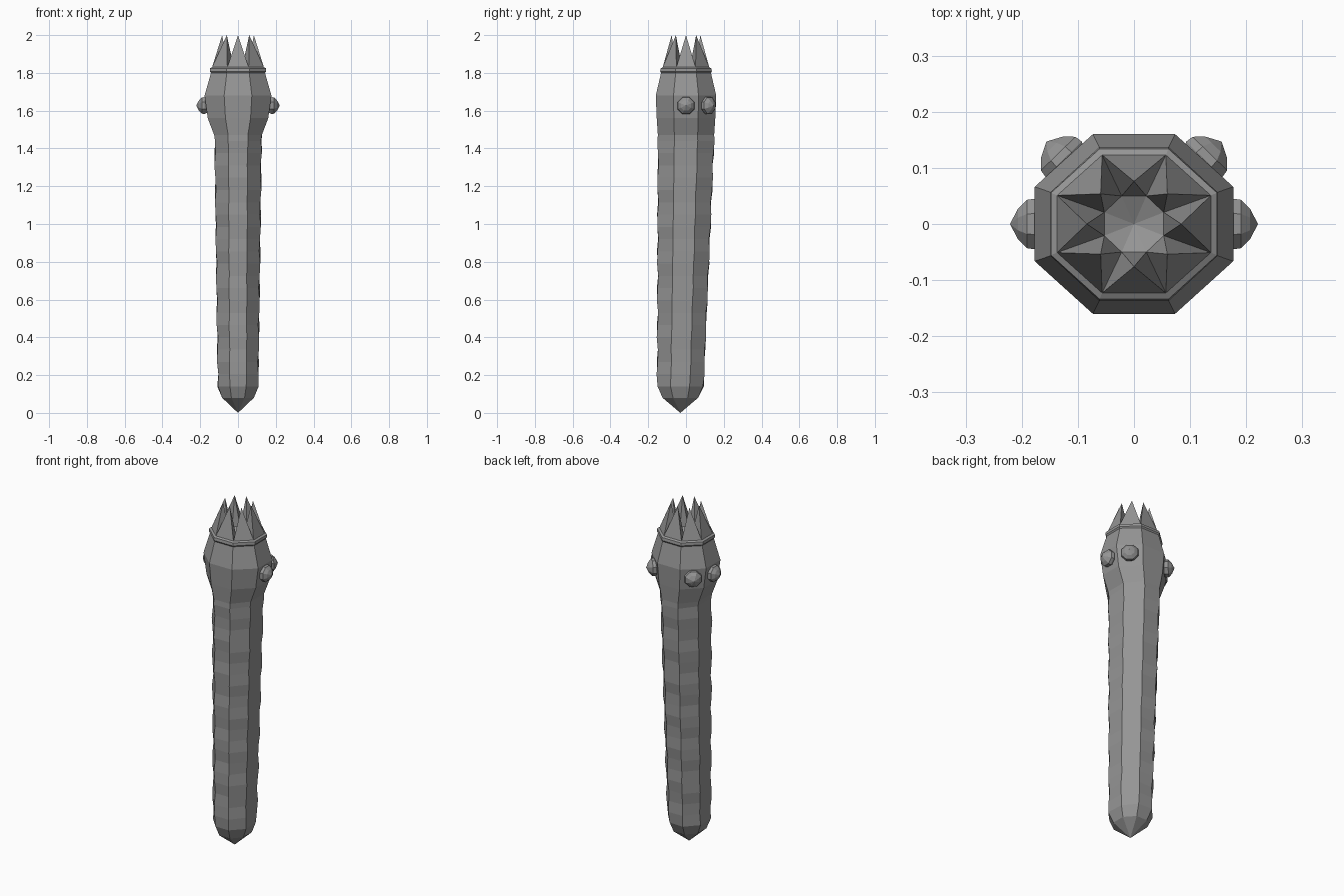
import bpy, bmesh, math
from mathutils import Vector

cube = bpy.data.objects.get("Cube")
if cube:
    bpy.data.objects.remove(cube)

grey = bpy.data.materials.new("stone grey")
grey.use_nodes = True
colour = (0.3, 0.3, 0.3, 1)
grey.diffuse_color = colour
grey.node_tree.nodes["Principled BSDF"].inputs["Base Color"].default_value = colour

SIDES = 8
SEC = 1 / math.cos(math.pi / SIDES)   # flat distance to corner distance


def ring(bm, z, rx, ry, cy=0, wave=0):
    """Octagon with flats facing the axes; wave shifts each corner a little."""
    verts = []
    for i in range(SIDES):
        a = (i + 0.5) * math.tau / SIDES
        w = wave * math.sin(z * 31 + i * 1.3)
        verts.append(bm.verts.new(((rx + w) * SEC * math.cos(a),
                                   cy + (ry + w) * SEC * math.sin(a), z)))
    return verts


def bridge(bm, low, high):
    for i in range(len(low)):
        j = (i + 1) % len(low)
        bm.faces.new((low[i], low[j], high[j], high[i]))


def fan(bm, loop, point):
    apex = bm.verts.new(point)
    for i in range(len(loop)):
        bm.faces.new((loop[i], loop[(i + 1) % len(loop)], apex))


def finish(bm, name):
    bmesh.ops.recalc_face_normals(bm, faces=bm.faces)
    mesh = bpy.data.meshes.new(name)
    bm.to_mesh(mesh)
    bm.free()
    mesh.materials.append(grey)
    obj = bpy.data.objects.new(name, mesh)
    bpy.context.collection.objects.link(obj)
    return obj


# Shaft, swelling head and collar, as one stack of octagons
bm = bmesh.new()
stack = [ring(bm, 0.08, 0.084, 0.094, -0.03)]
STEPS = 20
for k in range(STEPS + 1):
    t = k / STEPS
    stack.append(ring(bm, 0.14 + 1.3 * t, 0.106 + 0.017 * t,
                      0.122 + 0.026 * t, -0.03 * (1 - t), 0.004))
for z, rx, ry in ((1.47, 0.126, 0.149), (1.56, 0.16, 0.155), (1.68, 0.177, 0.16),
                  (1.80, 0.143, 0.132), (1.808, 0.149, 0.137),
                  (1.824, 0.148, 0.134), (1.83, 0.137, 0.123)):
    stack.append(ring(bm, z, rx, ry))
for low, high in zip(stack, stack[1:]):
    bridge(bm, low, high)
fan(bm, stack[0], (0, -0.03, 0.0))

# Crown of spikes: one on each flat, with valleys running to a sunken cup
rim = stack[-1]
cup = ring(bm, 1.83, 0.053, 0.05)
for i in range(SIDES):
    j = (i + 1) % SIDES
    a = (i + 1) * math.tau / SIDES
    tip = bm.verts.new((0.084 * math.cos(a), 0.076 * math.sin(a), 2.0))
    for pair in ((rim[i], rim[j]), (rim[j], cup[j]), (cup[j], cup[i]), (cup[i], rim[i])):
        bm.faces.new((*pair, tip))
fan(bm, cup, (0, 0, 1.805))
finish(bm, "hilt_with_crown")


# Pointed studs on both sides and the rear diagonals
def stud(name, place, direction):
    bm = bmesh.new()
    rings = [ring(bm, z, r, r) for z, r in ((-0.02, 0.034), (0.002, 0.045),
                                            (0.016, 0.043), (0.032, 0.027))]
    for low, high in zip(rings, rings[1:]):
        bridge(bm, low, high)
    fan(bm, rings[-1], (0, 0, 0.046))
    bm.faces.new(rings[0])
    obj = finish(bm, name)
    obj.location = place
    obj.rotation_euler = Vector(direction).to_track_quat('Z', 'Y').to_euler()


for side, label in ((1, "left"), (-1, "right")):
    stud(label + "_stud", (side * 0.175, 0, 1.627), (side, 0, 0))
    stud(label + "_rear_stud", (side * 0.124, 0.114, 1.627), (side * 0.7, 0.72, 0))
